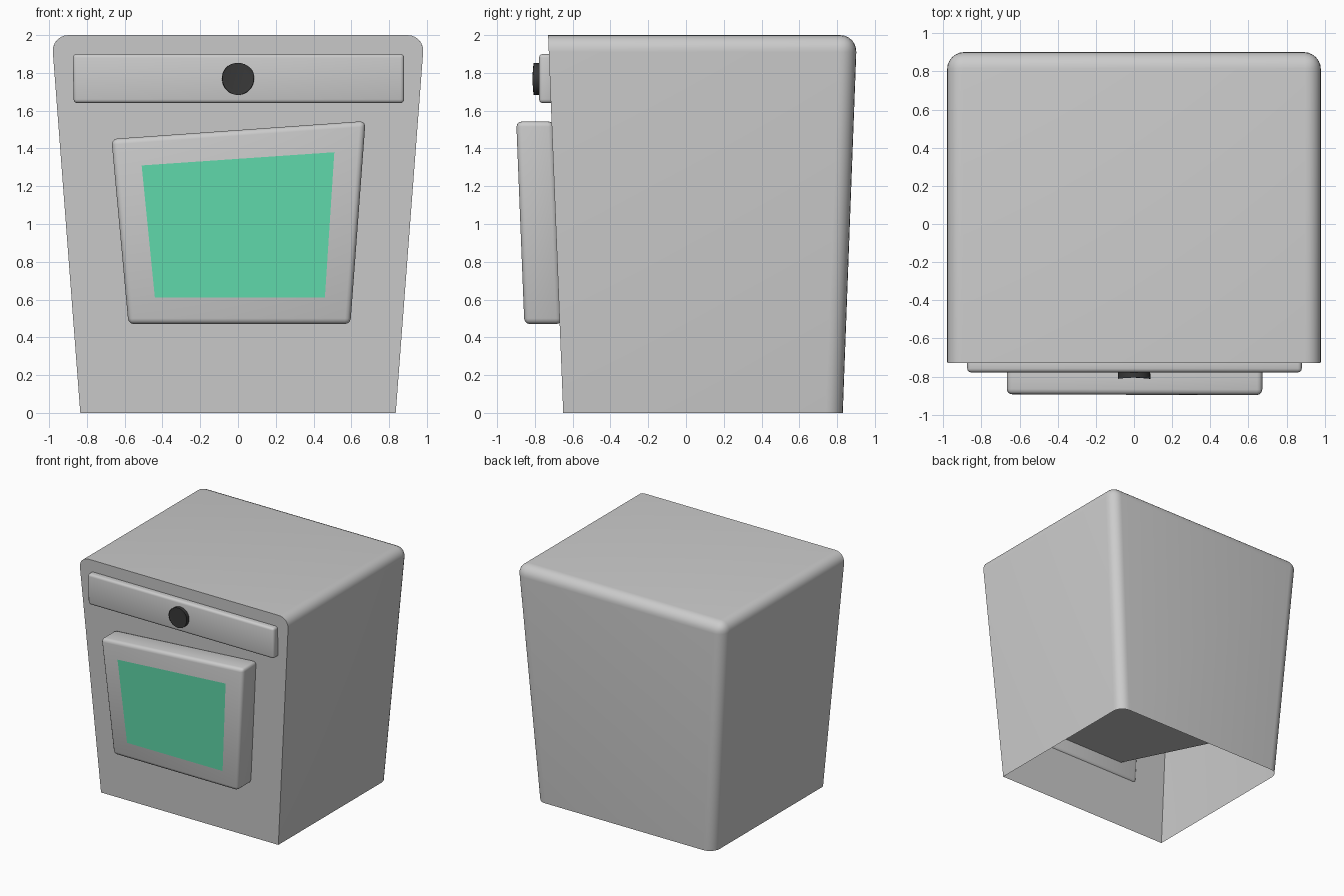
import bpy, bmesh, math
from mathutils import Vector

if "Cube" in bpy.data.objects:
    bpy.data.objects.remove(bpy.data.objects["Cube"])


def material(name, color):
    m = bpy.data.materials.new(name)
    m.diffuse_color = color
    m.use_nodes = True
    m.node_tree.nodes["Principled BSDF"].inputs["Base Color"].default_value = m.diffuse_color
    return m


def finish(bm, name, mat=None):
    bmesh.ops.recalc_face_normals(bm, faces=bm.faces)
    me = bpy.data.meshes.new(name)
    bm.to_mesh(me)
    bm.free()
    for p in me.polygons:
        p.use_smooth = True
    me.set_sharp_from_angle(angle=math.radians(35))
    ob = bpy.data.objects.new(name, me)
    bpy.context.collection.objects.link(ob)
    if mat:
        me.materials.append(mat)
    return ob


def block(front, back):
    """Six-sided block joining two quads (listed in the same winding)."""
    bm = bmesh.new()
    f = [bm.verts.new(p) for p in front]
    b = [bm.verts.new(p) for p in back]
    bm.faces.new(f)
    bm.faces.new(b[::-1])
    for i in range(4):
        j = (i + 1) % 4
        bm.faces.new((f[j], f[i], b[i], b[j]))
    bmesh.ops.recalc_face_normals(bm, faces=bm.faces)
    return bm


def bevel(bm, edges, width, segments):
    bmesh.ops.bevel(bm, geom=edges, offset=width, segments=segments,
                    profile=0.5, affect='EDGES', clamp_overlap=True)


def wall(z):
    """Depth of the leaning front wall at height z."""
    return -0.65 - 0.04 * z


def lean(outline, offset):
    """Place an x-z outline parallel to the front wall."""
    return [(x, wall(z) + offset, z) for x, z in outline]


def trapezoid(y_bottom, y_top, xb, xt, zb, zt):
    return [(-xb, y_bottom, zb), (xb, y_bottom, zb), (xt, y_top, zt), (-xt, y_top, zt)]


# Tapered housing: soft back, top and side edges, crisp front rim, open bottom
bm = block(trapezoid(-0.65, -0.73, 0.835, 0.987, 0, 2),
           trapezoid(0.83, 0.905, 0.835, 0.987, 0, 2))
soft = []
for e in bm.edges:
    a, b = (v.co for v in e.verts)
    on_front = a.y < 0 and b.y < 0
    on_floor = a.z < 0.01 and b.z < 0.01
    if not on_front and not on_floor:
        soft.append(e)
bevel(bm, soft, 0.09, 6)
floor = [f for f in bm.faces if all(v.co.z < 0.01 for v in f.verts)]
bmesh.ops.delete(bm, geom=floor, context='FACES')
finish(bm, "housing")

# Slim control strip above the door
strip = [(-0.87, 1.64), (0.88, 1.64), (0.88, 1.90), (-0.875, 1.90)]
bm = block([(x, -0.778, z) for x, z in strip], [(x, -0.70, z) for x, z in strip])
bevel(bm, bm.edges[:], 0.02, 3)
finish(bm, "control_strip")

# Round dark knob
bm = bmesh.new()
bmesh.ops.create_cone(bm, cap_ends=True, segments=32, radius1=0.085,
                      radius2=0.085, depth=0.04)
for v in bm.verts:
    v.co = Vector((v.co.x, v.co.z - 0.786, v.co.y + 1.768))
rim = [e for e in bm.edges if all(v.co.y < -0.79 for v in e.verts)]
bevel(bm, rim, 0.006, 2)
finish(bm, "knob", material("dark", (0.04, 0.04, 0.04, 1)))

# Crooked door panel
door = [(-0.58, 0.47), (0.595, 0.47), (0.675, 1.545), (-0.67, 1.45)]
bm = block(lean(door, -0.187), lean(door, 0.012))
bevel(bm, bm.edges[:], 0.03, 3)
finish(bm, "door_panel")

# Green window flush with the door
window = [(-0.44, 0.61), (0.46, 0.61), (0.51, 1.38), (-0.51, 1.31)]
bm = bmesh.new()
bm.faces.new([bm.verts.new(p) for p in lean(window, -0.190)])
finish(bm, "window", material("green", (0.12, 0.72, 0.42, 1)))

# Chamber flaring back inside the housing, visible from below
inner = [(-0.41, 0.61), (0.41, 0.61), (0.48, 1.36), (-0.48, 1.30)]
bm = block(lean(inner, -0.03), trapezoid(0.78, 0.80, 0.78, 0.86, 0.40, 1.80))
finish(bm, "inner_chamber")
